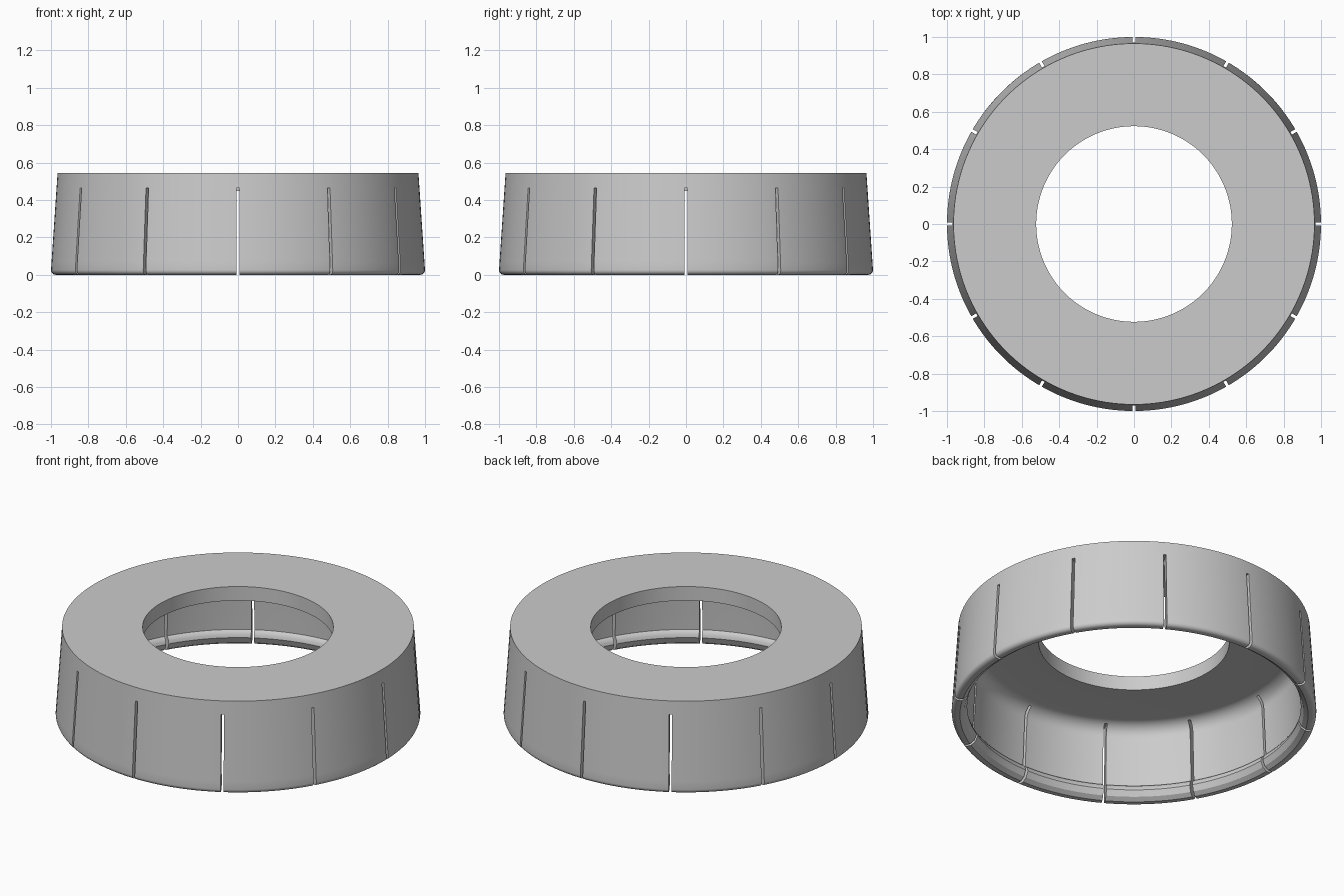
import bpy, bmesh, math
from mathutils import Matrix

cube = bpy.data.objects.get("Cube")
if cube:
    bpy.data.objects.remove(cube, do_unlink=True)

SEGMENTS = 144
HEIGHT = 0.545
CEILING = 0.46
SLITS = 12

grey = bpy.data.materials.new("plain grey")
grey.use_nodes = True
grey.diffuse_color = (0.6, 0.6, 0.6, 1)
grey.node_tree.nodes["Principled BSDF"].inputs["Base Color"].default_value = (0.6, 0.6, 0.6, 1)


def arc(cx, cz, radius, start, end, steps):
    """Points of a rounded corner, angles in degrees."""
    angles = [math.radians(start + (end - start) * i / steps) for i in range(steps + 1)]
    return [(cx + radius * math.cos(a), cz + radius * math.sin(a)) for a in angles]


def make_object(name, bm):
    mesh = bpy.data.meshes.new(name)
    bm.to_mesh(mesh)
    bm.free()
    ob = bpy.data.objects.new(name, mesh)
    bpy.context.collection.objects.link(ob)
    return ob


# Cross-section: bore, top plate, tapered skirt, rounded foot, inner lip, ceiling fillet
profile = [(0.523, CEILING), (0.523, HEIGHT), (0.965, HEIGHT), (0.997, 0.07)]
profile += arc(0.975, 0.025, 0.025, 0, -90, 6)
profile += [(0.955, 0.0), (0.93, 0.018), (0.915, 0.053)]
profile += [(0.919, 0.07), (0.928, 0.085), (0.938, 0.092)]
profile += arc(0.843, CEILING - 0.08, 0.08, 0, 90, 8)

# Revolve the closed section into a ring
bm = bmesh.new()
rings = []
for i in range(SEGMENTS):
    a = math.tau * (i + 0.5) / SEGMENTS
    rings.append([bm.verts.new((r * math.cos(a), r * math.sin(a), z)) for r, z in profile])
for i, ring in enumerate(rings):
    after = rings[(i + 1) % SEGMENTS]
    for j in range(len(profile)):
        k = (j + 1) % len(profile)
        bm.faces.new((ring[j], after[j], after[k], ring[k]))
bmesh.ops.recalc_face_normals(bm, faces=bm.faces)
cap = make_object("slotted_ring_cap", bm)
cap.data.materials.append(grey)

# Radial slit cutters through the skirt
bm = bmesh.new()
for i in range(SLITS):
    place = (Matrix.Rotation(math.tau * i / SLITS, 4, "Z")
             @ Matrix.Translation((0.985, 0, 0.2175))
             @ Matrix.Diagonal((0.2, 0.016, 0.495, 1)))
    bmesh.ops.create_cube(bm, size=1, matrix=place)
cutter = make_object("slit_cutters", bm)
cutter.hide_render = True

cut = cap.modifiers.new("slits", "BOOLEAN")
cut.operation = "DIFFERENCE"
cut.solver = "EXACT"
cut.object = cutter
bpy.ops.object.select_all(action="DESELECT")
cap.select_set(True)
bpy.context.view_layer.objects.active = cap
bpy.ops.object.modifier_apply(modifier=cut.name)
bpy.data.objects.remove(cutter, do_unlink=True)

bpy.ops.object.shade_smooth_by_angle(angle=math.radians(30))
